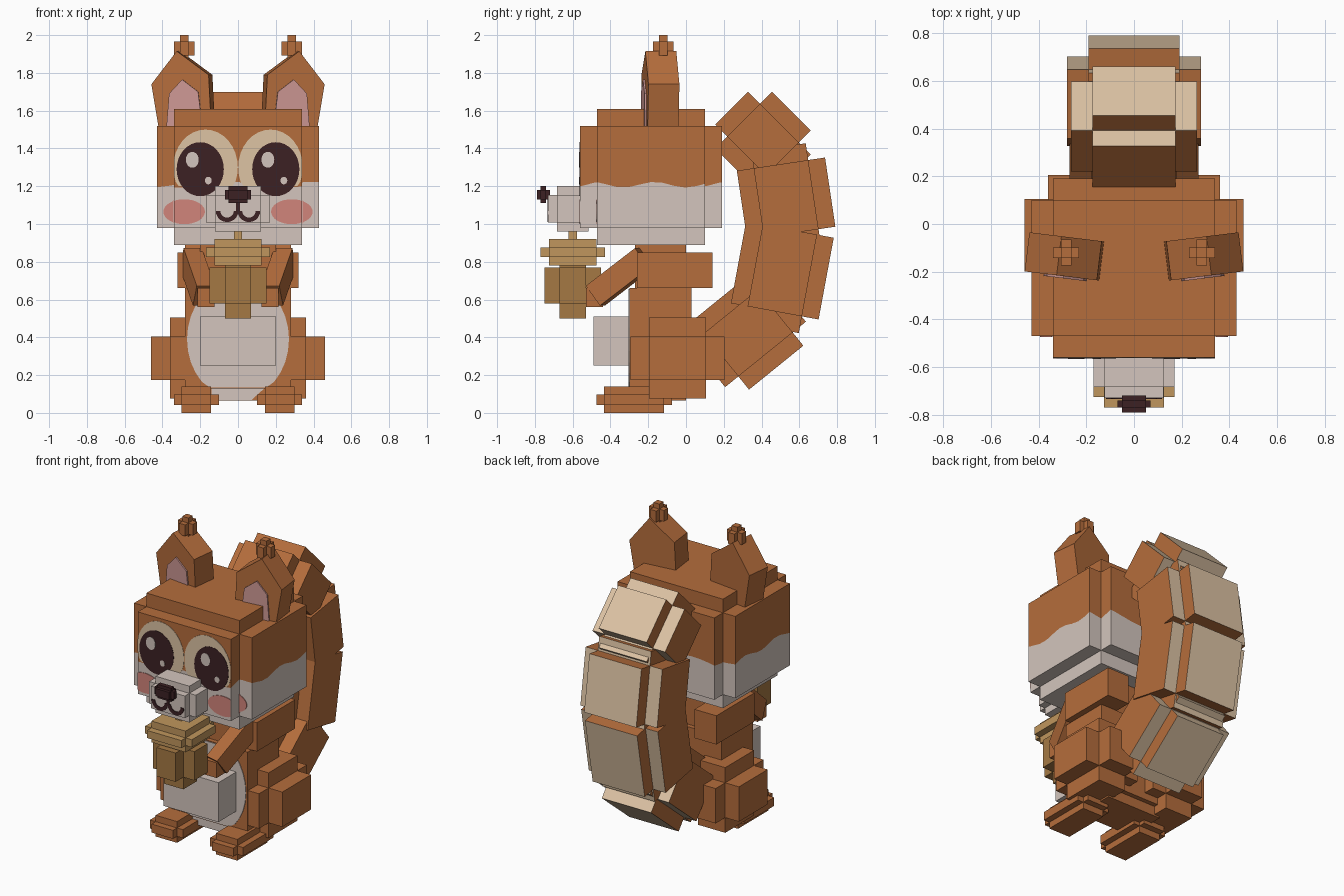
import bpy, bmesh, math
from mathutils import Matrix, Vector

cube = bpy.data.objects.get("Cube")
if cube:
    bpy.data.objects.remove(cube)


def material(name, rgb):
    lin = [((c / 255 + 0.055) / 1.055) ** 2.4 for c in rgb] + [1]
    m = bpy.data.materials.new(name)
    m.use_nodes = True
    m.diffuse_color = lin
    m.node_tree.nodes["Principled BSDF"].inputs["Base Color"].default_value = lin
    return m


ORANGE = material("orange_fur", (181, 109, 60))
WHITE = material("white_fur", (211, 197, 189))
CREAM = material("cream_fur", (221, 195, 164))
DARK = material("dark_brown", (60, 33, 36))
BLUSH = material("cheek_pink", (209, 133, 123))
EAR_PINK = material("ear_pink", (206, 152, 148))
CAP = material("acorn_cap", (192, 150, 93))
NUT = material("acorn_nut", (165, 121, 68))


def finish(name, bm, *mats):
    bmesh.ops.recalc_face_normals(bm, faces=bm.faces)
    me = bpy.data.meshes.new(name)
    bm.to_mesh(me)
    bm.free()
    for m in mats:
        me.materials.append(m)
    ob = bpy.data.objects.new(name, me)
    bpy.context.collection.objects.link(ob)
    return ob


def add_box(bm, half, matrix):
    size = Matrix.Diagonal((*[2 * h for h in half], 1))
    bmesh.ops.create_cube(bm, size=1, matrix=matrix @ size)


def box(name, lo, hi, mat):
    lo, hi = Vector(lo), Vector(hi)
    bm = bmesh.new()
    add_box(bm, (hi - lo) / 2, Matrix.Translation((lo + hi) / 2))
    return finish(name, bm, mat)


def stepped(center, half, inset, tilt=0):
    """Three crossed boxes, each reaching full size along one axis."""
    bm = bmesh.new()
    m = Matrix.Translation(center) @ Matrix.Rotation(math.radians(tilt), 4, 'X')
    for axis in range(3):
        add_box(bm, [h if i == axis else h - inset for i, h in enumerate(half)], m)
    return bm


def plate(name, pts, y, mat, depth=0.004):
    """Outline in x and z, standing out forwards from the plane y."""
    bm = bmesh.new()
    f = bm.faces.new([bm.verts.new((x, y, z)) for x, z in pts])
    new = bmesh.ops.extrude_face_region(bm, geom=[f])["geom"]
    bmesh.ops.translate(bm, vec=(0, -depth, 0),
                        verts=[v for v in new if isinstance(v, bmesh.types.BMVert)])
    bmesh.ops.remove_doubles(bm, verts=bm.verts, dist=0.0005)
    return finish(name, bm, mat)


def ellipse(cx, cz, rx, rz, x_lim=(-1, 1), z_lim=(0, 2), n=32):
    pts = []
    for i in range(n):
        a = math.tau * i / n
        p = (min(max(cx + rx * math.cos(a), x_lim[0]), x_lim[1]),
             min(max(cz + rz * math.sin(a), z_lim[0]), z_lim[1]))
        if p not in pts:
            pts.append(p)
    return pts


# Head with a wavy edge between orange and white fur
HEM = 1.2
bm = stepped((0, -0.185, 1.25), (0.43, 0.375, 0.36), 0.09)


def cut(co, no):
    faces = [f for f in bm.faces if abs(f.normal.z) < 0.5]
    geom = faces + list({e for f in faces for e in f.edges}) + \
        list({v for f in faces for v in f.verts})
    bmesh.ops.bisect_plane(bm, geom=geom, plane_co=co, plane_no=no)


bm.normal_update()
cut((0, 0, HEM), (0, 0, 1))
for i in range(-7, 8):
    cut((i * 0.06, 0, 0), (1, 0, 0))
    cut((0, -0.185 + i * 0.06, 0), (0, 1, 0))
for f in bm.faces:
    f.material_index = int(f.calc_center_median().z < HEM)
for v in bm.verts:
    if abs(v.co.z - HEM) < 0.001:
        v.co.z += 0.008 + 0.015 * math.sin(11 * v.co.x + 19 * v.co.y)
finish("head", bm, ORANGE, WHITE)

# Muzzle, nose and smile
finish("muzzle", stepped((0, -0.6, 1.08), (0.17, 0.13, 0.12), 0.047), WHITE)
finish("nose", stepped((0, -0.755, 1.155), (0.07, 0.035, 0.045), 0.02), DARK)
plate("mouth_line", [(-0.01, 1.06), (0.01, 1.06), (0.01, 1.13), (-0.01, 1.13)], -0.73, DARK)

for side, s in (("left", 1), ("right", -1)):
    # Mouth corner as a half ring
    arc = [math.pi * (1 + i / 10) for i in range(11)]
    ring = [(s * 0.058 + r * math.cos(a), 1.07 + r * math.sin(a))
            for r, angles in ((0.06, arc), (0.036, arc[::-1])) for a in angles]
    plate(side + "_smile", ring, -0.73, DARK)

    # Eye with its cream patch and highlights
    face = (-0.339, 0.339)
    plate(side + "_eye_patch", ellipse(s * 0.172, 1.3, 0.171, 0.2, face, (1.2, 2)), -0.56, CREAM, 0.002)
    plate(side + "_eye", ellipse(s * 0.2, 1.29, 0.125, 0.143), -0.56, DARK)
    plate(side + "_eye_glint", ellipse(s * 0.2 - 0.042, 1.34, 0.034, 0.042), -0.56, WHITE, 0.006)
    plate(side + "_eye_sparkle", ellipse(s * 0.2 + 0.043, 1.23, 0.018, 0.02), -0.56, WHITE, 0.006)

    # Cheek, wrapped over the step in the head
    inner, outer = ((0, 0.339), (0.341, 1)) if s > 0 else ((-0.339, 0), (-1, -0.341))
    cheek = (s * 0.285, 1.065, 0.11, 0.066)
    plate(side + "_cheek_front", ellipse(*cheek, inner), -0.56, BLUSH)
    plate(side + "_cheek_side", ellipse(*cheek, outer), -0.47, BLUSH)

    # Ear, pink lining and tuft
    outline = [(-0.15, 1.5), (0.13, 1.5), (0.17, 1.74), (0.035, 1.915), (-0.135, 1.79)]
    lining = [(-0.105, 1.5), (0.09, 1.5), (0.075, 1.69), (0.005, 1.765), (-0.08, 1.7)]
    for name, pts, y, mat, depth in (("_ear", outline, 0.085, ORANGE, 0.165),
                                     ("_ear_lining", lining, -0.08, EAR_PINK, 0.009)):
        ear = plate(side + name, [(s * x, z) for x, z in pts], y, mat, depth)
        ear.location = (s * 0.28, -0.14, 0)
        ear.rotation_euler.z = s * math.radians(7)
    finish(side + "_ear_tuft", stepped((s * 0.285, -0.12, 1.93), (0.055, 0.055, 0.07), 0.033), ORANGE)

    # Shoulder, forearm and hand
    x0, x1 = sorted((s * 0.16, s * 0.32))
    box(side + "_shoulder", (x0, -0.26, 0.66), (x1, 0.14, 0.85), ORANGE)
    start, end = Vector((s * 0.25, -0.22, 0.82)), Vector((s * 0.18, -0.48, 0.62))
    d = end - start
    bm = bmesh.new()
    add_box(bm, (0.05, 0.065, d.length / 2),
            Matrix.Translation((start + end) / 2) @ d.to_track_quat('Z', 'Y').to_matrix().to_4x4())
    finish(side + "_forearm", bm, ORANGE)
    box(side + "_hand", (s * 0.17 - 0.045, -0.53, 0.56), (s * 0.17 + 0.045, -0.44, 0.66), ORANGE)

    # Thigh and foot
    finish(side + "_thigh", stepped((s * 0.26, -0.045, 0.29), (0.2, 0.25, 0.215), 0.1), ORANGE)
    finish(side + "_foot", stepped((s * 0.22, -0.275, 0.07), (0.12, 0.2, 0.07), 0.042), ORANGE)

# Torso and belly
box("torso", (-0.28, -0.3, 0.13), (0.28, 0.03, 0.66), ORANGE)
box("torso_core", (-0.2, -0.27, 0.065), (0.2, 0, 0.92), ORANGE)
box("belly", (-0.2, -0.49, 0.25), (0.2, -0.29, 0.51), WHITE)
plate("belly_patch", ellipse(0, 0.39, 0.27, 0.32, z_lim=(0.135, 0.655)), -0.3, WHITE)
plate("lower_belly_patch", [(-0.14, 0.067), (0.07, 0.067), (0.14, 0.13), (-0.14, 0.13)], -0.27, WHITE)

# Acorn
finish("acorn_nut", stepped((0, -0.6, 0.675), (0.15, 0.15, 0.175), 0.08), NUT)
finish("acorn_cap", stepped((0, -0.6, 0.85), (0.17, 0.17, 0.07), 0.045), CAP)
box("acorn_stalk", (-0.022, -0.622, 0.9), (0.022, -0.578, 0.965), CAP)

# Tail segments from base to tip, cream on the faces turned backwards
segments = [(0.329, 0.423, 0.27, 0.275, -51), (0.51, 0.754, 0.28, 0.31, -10.5),
            (0.53, 1.134, 0.28, 0.275, 8.5), (0.408, 1.447, 0.265, 0.235, 45)]
for i, (y, z, width, length, tilt) in enumerate(segments):
    thick = 0.212 if i == 3 else 0.236
    bm = stepped((0, y, z), (width, thick, length), 0.09, tilt)
    bm.normal_update()
    for f in bm.faces:
        f.material_index = int(f.normal.y > 0.5)
    finish(f"tail_segment_{i + 1}", bm, ORANGE, CREAM)
